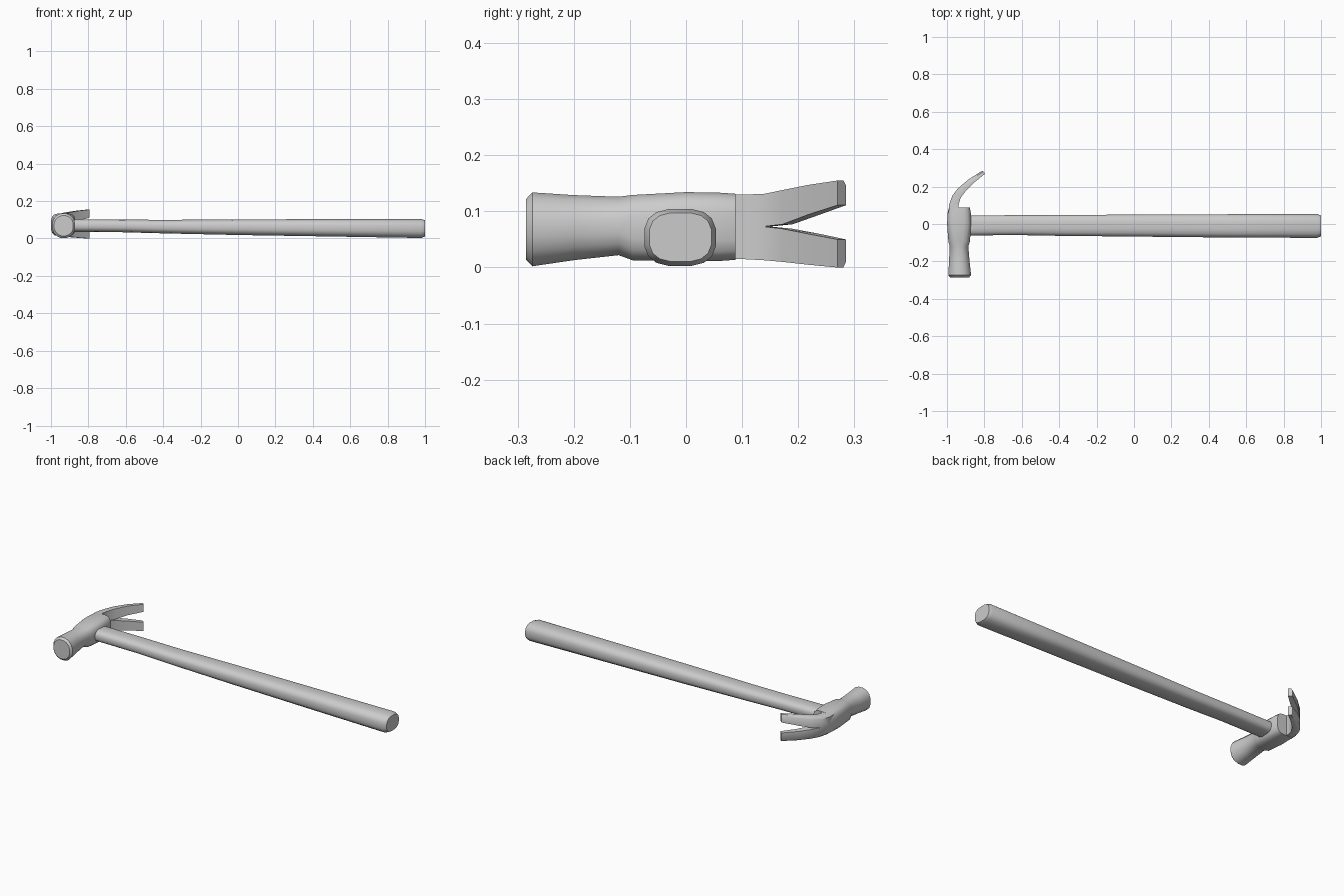
import bpy, bmesh, math

cube = bpy.data.objects.get("Cube")
if cube:
    bpy.data.objects.remove(cube, do_unlink=True)

grey = bpy.data.materials.new("steel_grey")
grey.use_nodes = True
grey.diffuse_color = (0.6, 0.6, 0.6, 1)
grey.node_tree.nodes["Principled BSDF"].inputs["Base Color"].default_value = (0.6, 0.6, 0.6, 1)


def loft(name, rings, angle):
    """Skin a list of equal-length point rings and cap both ends."""
    bm = bmesh.new()
    loops = [[bm.verts.new(p) for p in ring] for ring in rings]
    n = len(loops[0])
    for a, b in zip(loops, loops[1:]):
        for i in range(n):
            j = (i + 1) % n
            bm.faces.new((a[i], a[j], b[j], b[i]))
    bm.faces.new(loops[0])
    bm.faces.new(loops[-1])
    bmesh.ops.recalc_face_normals(bm, faces=bm.faces)
    mesh = bpy.data.meshes.new(name)
    bm.to_mesh(mesh)
    bm.free()
    mesh.materials.append(grey)
    obj = bpy.data.objects.new(name, mesh)
    bpy.context.collection.objects.link(obj)
    bpy.ops.object.select_all(action='DESELECT')
    obj.select_set(True)
    bpy.context.view_layer.objects.active = obj
    bpy.ops.object.shade_smooth_by_angle(angle=math.radians(angle))
    return obj


def oval(u0, u1, v0, v1, power, sides=16):
    """Rounded outline filling a box; a higher power is squarer."""
    def bend(t):
        return math.copysign(abs(t) ** (2 / power), t)
    pts = []
    for i in range(sides):
        a = math.tau * (i + 0.5) / sides
        c, s = bend(math.cos(a)), bend(math.sin(a))
        pts.append(((u0 + u1) / 2 + c * (u1 - u0) / 2, (v0 + v1) / 2 + s * (v1 - v0) / 2))
    return pts


# Handle: x, y range, z range
handle = [
    (-0.92, -0.062, 0.046, 0.036, 0.104),
    (-0.62, -0.060, 0.048, 0.033, 0.102),
    (-0.40, -0.064, 0.049, 0.027, 0.100),
    (0.00, -0.068, 0.051, 0.018, 0.103),
    (0.50, -0.073, 0.053, 0.010, 0.104),
    (0.98, -0.075, 0.054, 0.002, 0.105),
    (1.00, -0.066, 0.046, 0.010, 0.098),
]
loft("handle", [[(x, y, z) for y, z in oval(*box, 2.8)] for x, *box in handle], 40)

# Head: y, x range, z range, squareness
head = [
    (-0.285, -0.984, -0.880, 0.013, 0.123, 2.2),
    (-0.274, -0.994, -0.870, 0.001, 0.135, 2.2),
    (-0.200, -0.990, -0.878, 0.012, 0.130, 2.2),
    (-0.120, -0.986, -0.885, 0.021, 0.127, 2.2),
    (-0.095, -0.993, -0.877, 0.012, 0.130, 3.0),
    (0.000, -1.000, -0.869, 0.011, 0.135, 3.5),
    (0.060, -0.997, -0.872, 0.011, 0.134, 3.5),
    (0.088, -0.990, -0.877, 0.013, 0.132, 3.5),
]
loft("head", [[(x, y, z) for x, z in oval(*box)] for y, *box in head], 40)

# Claw: outer xy, inner xy, then the z range of each prong
claw = [
    ((-0.991, 0.060), (-0.935, 0.060), (0.073, 0.130), (0.015, 0.073)),
    ((-0.989, 0.100), (-0.938, 0.100), (0.073, 0.130), (0.015, 0.073)),
    ((-0.972, 0.150), (-0.928, 0.138), (0.073, 0.131), (0.013, 0.073)),
    ((-0.942, 0.190), (-0.903, 0.172), (0.077, 0.138), (0.010, 0.069)),
    ((-0.885, 0.238), (-0.860, 0.217), (0.094, 0.147), (0.005, 0.060)),
    ((-0.812, 0.285), (-0.795, 0.270), (0.111, 0.155), (0.000, 0.050)),
]
for k, name in enumerate(("upper_claw", "lower_claw")):
    rings = []
    for (ox, oy), (ix, iy), *spans in claw:
        lo, hi = spans[k]
        # Soften only the edge away from the notch
        edge, notch = (hi, lo) if k == 0 else (lo, hi)
        soft = edge + (notch - edge) * 0.2
        mx, my = ox + (ix - ox) * 0.3, oy + (iy - oy) * 0.3
        rings.append([(ox, oy, notch), (ox, oy, soft), (mx, my, edge),
                      (ix, iy, edge), (ix, iy, notch)])
    loft(name, rings, 50)
